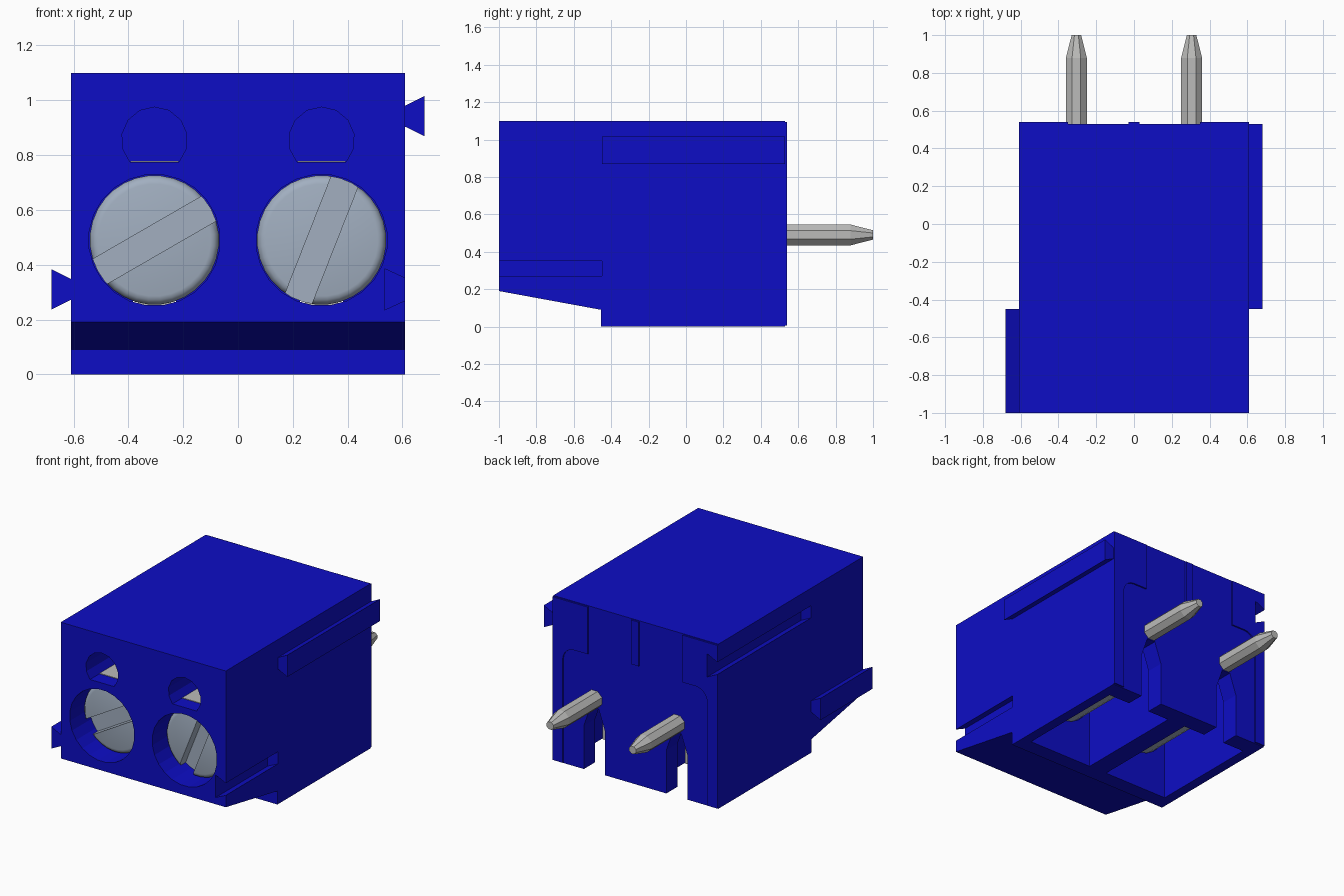
import bpy, bmesh, math
from mathutils import Matrix

if "Cube" in bpy.data.objects:
    bpy.data.objects.remove(bpy.data.objects["Cube"], do_unlink=True)


def material(name, rgb):
    m = bpy.data.materials.new(name)
    m.use_nodes = True
    m.diffuse_color = (*rgb, 1)
    m.node_tree.nodes["Principled BSDF"].inputs["Base Color"].default_value = (*rgb, 1)
    return m


BLUE = material("blue plastic", (0.004, 0.004, 0.56))
STEEL = material("screw steel", (0.36, 0.43, 0.53))
TIN = material("tinned metal", (0.50, 0.50, 0.49))


def finish(name, bm, mat):
    bmesh.ops.recalc_face_normals(bm, faces=bm.faces)
    me = bpy.data.meshes.new(name)
    bm.to_mesh(me)
    bm.free()
    me.materials.append(mat)
    ob = bpy.data.objects.new(name, me)
    bpy.context.collection.objects.link(ob)
    return ob


def prism(name, pts, axis, a, b, mat=BLUE):
    """Extrude a (y, z) outline along x, or an (x, z) outline along y."""
    bm = bmesh.new()
    put = (lambda p, t: (t, p[0], p[1])) if axis == "x" else (lambda p, t: (p[0], t, p[1]))
    lo = [bm.verts.new(put(p, a)) for p in pts]
    hi = [bm.verts.new(put(p, b)) for p in pts]
    bm.faces.new(lo)
    bm.faces.new(hi)
    for i in range(len(pts)):
        j = (i + 1) % len(pts)
        bm.faces.new((lo[i], lo[j], hi[j], hi[i]))
    return finish(name, bm, mat)


def box(name, x0, x1, y0, y1, z0, z1, mat=BLUE):
    return prism(name, [(x0, z0), (x1, z0), (x1, z1), (x0, z1)], "y", y0, y1, mat)


def turned(name, profile, sides, cx, cz, mat):
    """Closed solid of rings (y, radius) about an axis along y."""
    bm = bmesh.new()
    rings = []
    for y, r in profile:
        angles = [2 * math.pi * (i + 0.5) / sides for i in range(sides)]
        rings.append([bm.verts.new((cx + r * math.cos(t), y, cz + r * math.sin(t))) for t in angles])
    for p, q in zip(rings, rings[1:]):
        for i in range(sides):
            j = (i + 1) % sides
            bm.faces.new((p[i], p[j], q[j], q[i]))
    bm.faces.new(rings[0])
    bm.faces.new(rings[-1])
    return finish(name, bm, mat)


def cut(target, cutters):
    bpy.context.view_layer.objects.active = target
    for c in cutters:
        c.hide_render = True
        mod = target.modifiers.new("cut", "BOOLEAN")
        mod.operation = "DIFFERENCE"
        mod.solver = "EXACT"
        mod.object = c
        bpy.ops.object.modifier_apply(modifier=mod.name)


def smooth(ob):
    bpy.ops.object.select_all(action="DESELECT")
    ob.select_set(True)
    bpy.context.view_layer.objects.active = ob
    bpy.ops.object.shade_smooth_by_angle(angle=math.radians(35))


def dovetail(x_root, x_tip, z, root, tip):
    return [(x_root, z - root), (x_tip, z - tip), (x_tip, z + tip), (x_root, z + root)]


# Housing
housing = prism("housing", [(-1, 0.19), (-0.455, 0.09), (-0.455, 0), (0.53, 0),
                            (0.53, 1.1), (-1, 1.1)], "x", -0.61, 0.61)

# Interlocking ridges and the matching grooves on opposite sides
prism("left_ridge", dovetail(0.609, 0.68, 0.942, 0.038, 0.073), "y", -0.45, 0.53)
prism("right_ridge", dovetail(-0.609, -0.68, 0.31, 0.038, 0.073), "y", -1, -0.45)
right_groove = prism("right_groove_cutter", dovetail(-0.62, -0.535, 0.942, 0.036, 0.077),
                     "y", -0.45, 0.6)
left_groove = prism("left_groove_cutter", dovetail(0.62, 0.535, 0.31, 0.036, 0.075),
                    "y", -1.1, -0.45)
cutters = [right_groove, left_groove]

PITCH, AXIS = 0.305, 0.49
for side in (-1, 1):
    cx = side * PITCH
    # Screw well, chamber open to the underside, and slot through the back wall
    cutters.append(turned("well_cutter", [(-1.1, 0.24), (-0.3, 0.24)], 24, cx, AXIS, BLUE))
    cutters.append(box("chamber_cutter", cx - 0.238, cx + 0.238, -0.35, 0.41, -0.1, 0.75))
    slot = [(-0.079, -0.1), (0.079, -0.1), (0.079, 0.29), (0.03, 0.43), (-0.03, 0.43), (-0.079, 0.29)]
    cutters.append(prism("slot_cutter", [(cx + x, z) for x, z in slot], "y", 0.35, 0.65))
    # Wire hole with a flat floor
    arc = [math.radians(-41.8 + 263.6 * i / 10) for i in range(11)]
    wire = [(cx + 0.12 * math.cos(t), 0.855 + 0.12 * math.sin(t)) for t in arc]
    cutters.append(prism("wire_hole_cutter", wire, "y", -1.1, -0.35))
cut(housing, cutters)

# Thin raised pads on the back, each with a rounded inner corner
for side, label in ((-1, "right"), (1, "left")):
    arc = [math.radians(90 + 90 * i / 5) for i in range(6)]
    outline = [(0.61, 0.005), (0.61, 1.095), (0.35, 1.095), (0.35, 0.78), (0.44, 0.78)]
    outline += [(0.45 - 0.085 * math.cos(t) * -1 + 0.0, 0.695 + 0.085 * math.sin(t))
                for t in [math.pi - a for a in arc]]
    outline += [(0.535, 0.005)]
    pad = prism(label + "_back_pad", [(side * x, z) for x, z in outline], "y", 0.529, 0.54)
    if side < 0:
        cut(pad, [right_groove])
box("back_centre_rib", -0.028, 0.028, 0.529, 0.54, 0.80, 1.095)

for side, label, angle in ((-1, "right", 30), (1, "left", 68.5)):
    cx = side * PITCH
    # Slotted screw with a rounded rim
    screw = turned(label + "_screw", [(-0.87, 0.205), (-0.866, 0.219), (-0.856, 0.23),
                                      (-0.84, 0.236), (0.12, 0.236)], 32, cx, AXIS, STEEL)
    slot = box(label + "_slot_cutter", -0.4, 0.4, -0.95, -0.80, -0.052, 0.052, STEEL)
    slot.data.transform(Matrix.Translation((cx, 0, AXIS)) @ Matrix.Rotation(-math.radians(angle), 4, "Y"))
    cut(screw, [slot])
    smooth(screw)
    cutters.append(slot)
    # Solder pin, its inner leg, and the clamp strip on the wire hole floor
    turned(label + "_pin", [(0.10, 0.06), (0.88, 0.06), (1.0, 0.027)], 8, cx, AXIS, TIN)
    box(label + "_pin_leg", cx - 0.06, cx + 0.06, 0.32, 0.36, 0.14, 0.50, TIN)
    box(label + "_clamp_strip", cx - 0.087, cx + 0.087, -0.9, -0.36, 0.77, 0.779, TIN)

for c in cutters:
    bpy.data.objects.remove(c, do_unlink=True)
